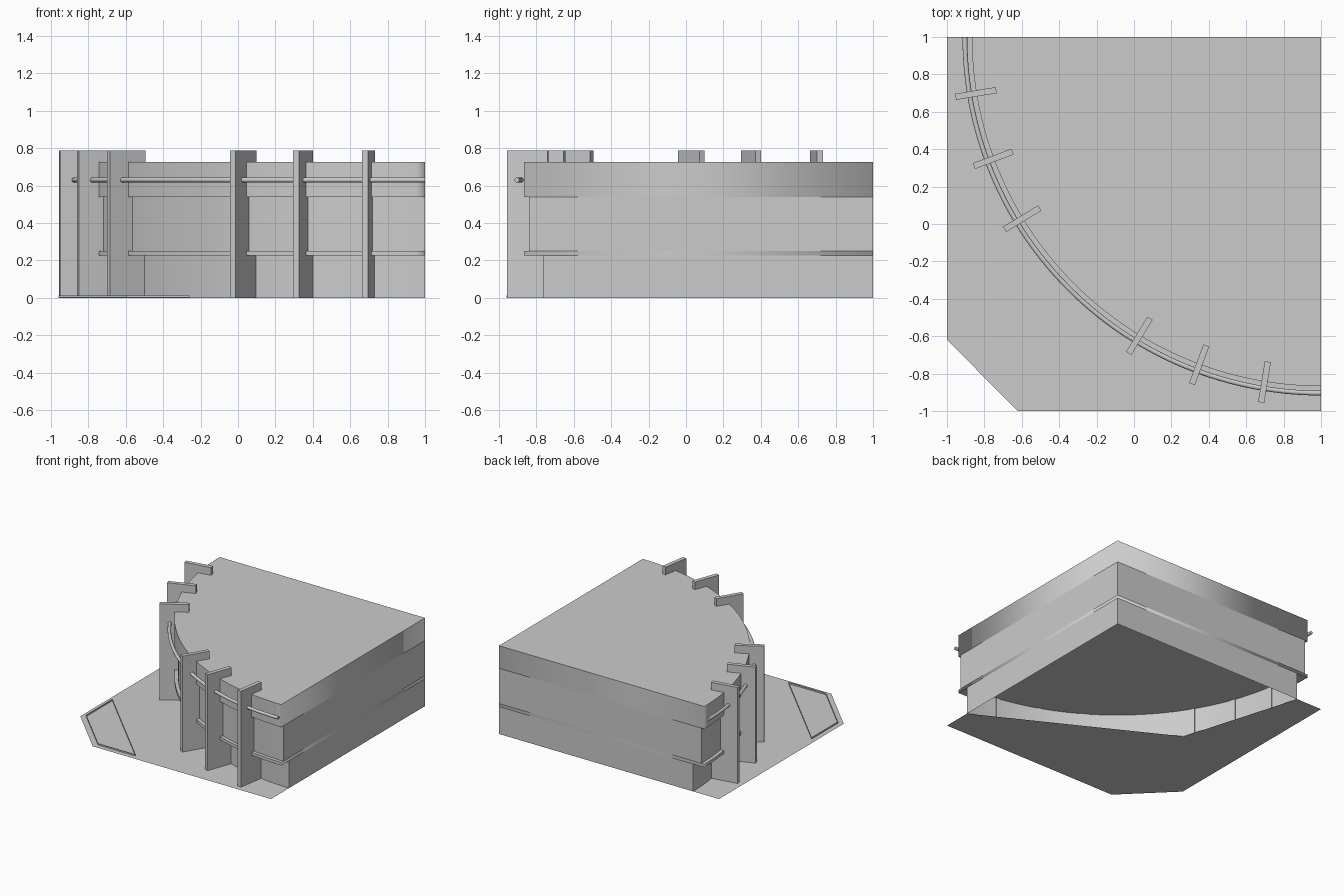
import bpy, bmesh, math
from mathutils import Matrix, Vector

cube = bpy.data.objects.get("Cube")
if cube:
    bpy.data.objects.remove(cube)

GREY = (0.6, 0.6, 0.6, 1)
grey = bpy.data.materials.new("plain_grey")
grey.use_nodes = True
grey.diffuse_color = GREY
next(n for n in grey.node_tree.nodes
     if n.type == 'BSDF_PRINCIPLED').inputs["Base Color"].default_value = GREY


def finish(name, bm):
    mesh = bpy.data.meshes.new(name)
    bm.to_mesh(mesh)
    bm.free()
    mesh.materials.append(grey)
    obj = bpy.data.objects.new(name, mesh)
    bpy.context.collection.objects.link(obj)
    return obj


def arc_point(radius, degrees, z=0):
    """Point on the curved front, measured from the back corner at (1, 1)."""
    a = math.radians(degrees)
    return Vector((1 - radius * math.sin(a), 1 - radius * math.cos(a), z))


def quarter_block(name, radius, z0, z1, caps=True, soft_corners=False, steps=60):
    """Quarter-round storey: curved front, two straight sides."""
    bm = bmesh.new()
    rings = []
    for z in (z0, z1):
        ring = [bm.verts.new((1, 1, z))]
        ring += [bm.verts.new(arc_point(radius, 90 - 90 * i / steps, z))
                 for i in range(steps + 1)]
        rings.append(ring)
    low, high = rings
    n = len(low)
    for i in range(n):
        j = (i + 1) % n
        bm.faces.new((low[i], low[j], high[j], high[i])).smooth = True
    if caps:
        bm.faces.new(high)
        bm.faces.new(low[::-1])
    for ring in rings:
        for i in range(n):
            bm.edges.get((ring[i], ring[(i + 1) % n])).smooth = False
    if not soft_corners:
        for i in (0, 1, n - 1):
            bm.edges.get((low[i], high[i])).smooth = False
    return finish(name, bm)


# Storeys, stacked from the ground up; the lowest is open underneath
quarter_block("ground_storey_wall", 1.765, 0, 0.225, caps=False)
quarter_block("floor_slab", 1.867, 0.225, 0.25, soft_corners=True)
quarter_block("upper_storey_wall", 1.84, 0.25, 0.54, caps=False)
quarter_block("roof_band", 1.867, 0.54, 0.725, soft_corners=True)

# Paving with the cut-off front corner
bm = bmesh.new()
paving = [(1, -1), (1, -0.765), (-0.47, 0.02), (-0.765, 1),
          (-1, 1), (-1, -0.62), (-0.62, -1)]
bm.faces.new([bm.verts.new((x, y, 0)) for x, y in paving])
finish("paving", bm)

# Low curb around the corner bed
bm = bmesh.new()
bed = [(-0.96, -0.26), (-0.96, -0.6), (-0.6, -0.96), (-0.26, -0.96)]
face = bm.faces.new([bm.verts.new((x, y, 0.001)) for x, y in bed])
bmesh.ops.inset_individual(bm, faces=[face], thickness=0.02)
bmesh.ops.delete(bm, geom=[face], context='FACES_ONLY')
rim = bmesh.ops.extrude_face_region(bm, geom=bm.faces[:])
bmesh.ops.translate(bm, vec=(0, 0, 0.012),
                    verts=[v for v in rim["geom"] if isinstance(v, bmesh.types.BMVert)])
bmesh.ops.recalc_face_normals(bm, faces=bm.faces[:])
finish("corner_bed_curb", bm)

# Radial fins, three on each side of the entrance
FIN_IN, FIN_OUT, FIN_TOP, FIN_WIDTH = 1.76, 1.98, 0.788, 0.033
for side in ("left", "right"):
    for number, angle in enumerate((9.3, 20.4, 31.3), 1):
        degrees = angle if side == "left" else 90 - angle
        bm = bmesh.new()
        bmesh.ops.create_cube(bm, size=1)
        centre = arc_point((FIN_IN + FIN_OUT) / 2, degrees, FIN_TOP / 2)
        bm.transform(Matrix.Translation(centre)
                     @ Matrix.Rotation(math.radians(-degrees), 4, 'Z')
                     @ Matrix.Diagonal((FIN_WIDTH, FIN_OUT - FIN_IN, FIN_TOP, 1)))
        finish(f"{side}_fin_{number}", bm)

# Round rail running through the fins
bm = bmesh.new()
RAIL_STEPS, RAIL_SIDES, RAIL_RADIUS = 60, 10, 0.013
rings = []
for i in range(RAIL_STEPS + 1):
    ring = []
    for k in range(RAIL_SIDES):
        t = math.tau * k / RAIL_SIDES
        ring.append(bm.verts.new(arc_point(1.904 + RAIL_RADIUS * math.cos(t),
                                           90 * i / RAIL_STEPS,
                                           0.63 + RAIL_RADIUS * math.sin(t))))
    rings.append(ring)
for a, b in zip(rings, rings[1:]):
    for k in range(RAIL_SIDES):
        m = (k + 1) % RAIL_SIDES
        bm.faces.new((a[k], a[m], b[m], b[k])).smooth = True
for ring in (rings[0], rings[-1]):
    cap = bm.faces.new(ring)
    for edge in cap.edges:
        edge.smooth = False
bmesh.ops.recalc_face_normals(bm, faces=bm.faces[:])
finish("rail", bm)
